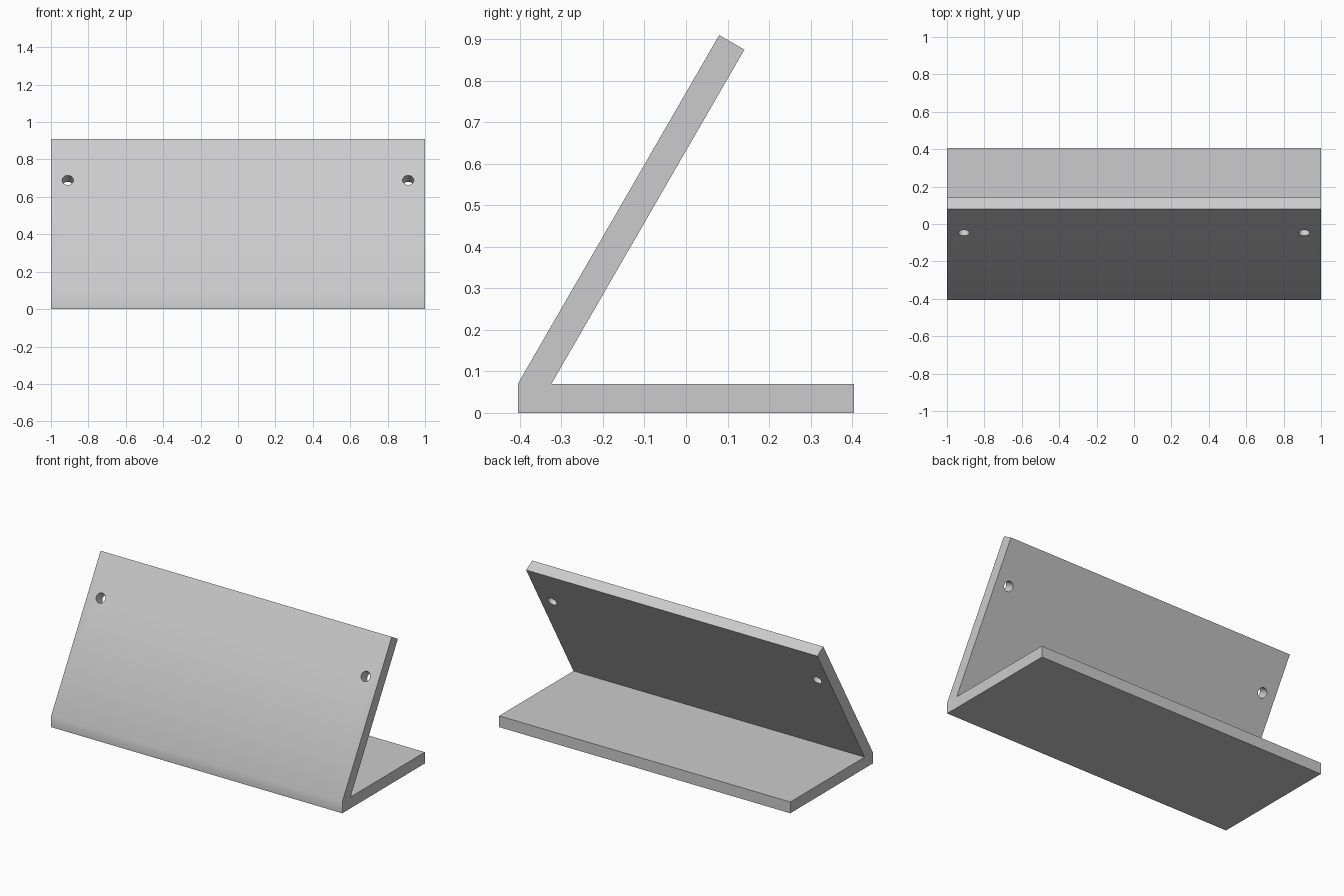
import bpy, bmesh, math
from mathutils import Vector

old = bpy.data.objects.get("Cube")
if old:
    bpy.data.objects.remove(old, do_unlink=True)

# Material
grey = bpy.data.materials.new("light_grey")
grey.use_nodes = True
grey.diffuse_color = (0.6, 0.6, 0.6, 1)
grey.node_tree.nodes["Principled BSDF"].inputs["Base Color"].default_value = (0.6, 0.6, 0.6, 1)

# Side profile (y, z): flat foot with a panel leaning back at 60 degrees
THICK, FRONT, BACK, LENGTH = 0.07, -0.405, 0.405, 0.97
along = Vector((0, math.cos(math.radians(60)), math.sin(math.radians(60))))
normal = Vector((0, -along.z, along.y))
fold = Vector((0, FRONT, THICK))
top_front = fold + along * LENGTH
top_back = top_front - normal * THICK
inner = Vector((0, FRONT + THICK / along.z, THICK))
profile = [Vector((0, FRONT, 0)), Vector((0, BACK, 0)), Vector((0, BACK, THICK)),
           inner, top_back, top_front, fold]

# Extrude the profile across the width
bm = bmesh.new()
face = bm.faces.new([bm.verts.new(p + Vector((-1, 0, 0))) for p in profile])
side = bmesh.ops.extrude_face_region(bm, geom=[face])["geom"]
bmesh.ops.translate(bm, vec=(2, 0, 0),
                    verts=[v for v in side if isinstance(v, bmesh.types.BMVert)])
bmesh.ops.recalc_face_normals(bm, faces=bm.faces)
mesh = bpy.data.meshes.new("angled_bracket")
bm.to_mesh(mesh)
bm.free()
mesh.materials.append(grey)
bracket = bpy.data.objects.new("angled_bracket", mesh)
bpy.context.collection.objects.link(bracket)
bpy.context.view_layer.objects.active = bracket

# Screw holes, drilled square to the leaning panel
centre = fold + along * 0.715 - normal * THICK / 2
for sign in (-1, 1):
    bpy.ops.mesh.primitive_cylinder_add(
        vertices=32, radius=0.03, depth=0.2,
        location=centre + Vector((sign * 0.91, 0, 0)),
        rotation=normal.to_track_quat("Z", "Y").to_euler())
    cutter = bpy.context.object
    cutter.name = "hole_cutter"
    cutter.hide_render = True
    cutter.data.materials.append(grey)
    cut = bracket.modifiers.new("hole", "BOOLEAN")
    cut.operation, cut.solver, cut.object = "DIFFERENCE", "EXACT", cutter
    bpy.context.view_layer.objects.active = bracket
    bpy.ops.object.modifier_apply(modifier=cut.name)
    bpy.data.objects.remove(cutter, do_unlink=True)

# Smooth the hole walls and the shallow front fold, keep other edges sharp
bpy.ops.object.select_all(action="DESELECT")
bracket.select_set(True)
bpy.ops.object.shade_smooth_by_angle(angle=math.radians(31))
